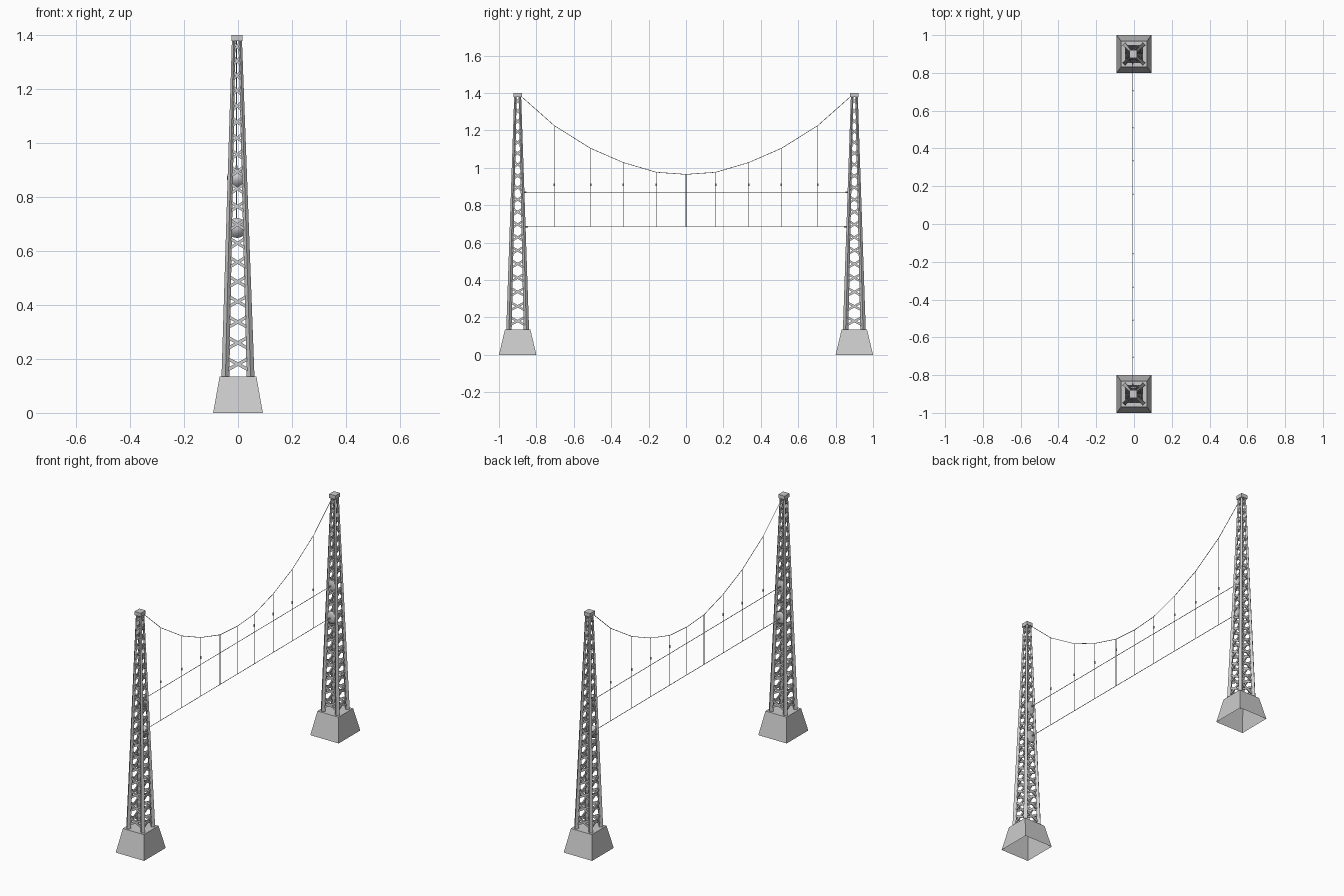
import bpy, bmesh, math
from mathutils import Vector

old = bpy.data.objects.get("Cube")
if old:
    bpy.data.objects.remove(old, do_unlink=True)

# one plain grey for the whole structure
GREY = bpy.data.materials.new("light grey")
GREY.use_nodes = True
GREY.diffuse_color = (0.6, 0.6, 0.6, 1)
GREY.node_tree.nodes["Principled BSDF"].inputs["Base Color"].default_value = GREY.diffuse_color

BASE_TOP, TOWER_TOP, TOWER_Y = 0.135, 1.4, 0.9
LEAN, WIRE_X = -0.004, -0.006
UPPER_Z, LOWER_Z = 0.87, 0.685


def finish(name, bm, smooth=False):
    bmesh.ops.recalc_face_normals(bm, faces=bm.faces)
    me = bpy.data.meshes.new(name)
    bm.to_mesh(me)
    bm.free()
    me.materials.append(GREY)
    for p in me.polygons:
        p.use_smooth = smooth
    ob = bpy.data.objects.new(name, me)
    bpy.context.collection.objects.link(ob)


def loft(bm, rings, bottom=True):
    """Skin closed rings of points."""
    rows = [[bm.verts.new(p) for p in ring] for ring in rings]
    n = len(rows[0])
    for a, b in zip(rows, rows[1:]):
        for i in range(n):
            bm.faces.new((a[i], a[(i + 1) % n], b[(i + 1) % n], b[i]))
    if bottom:
        bm.faces.new(rows[0][::-1])
    bm.faces.new(rows[-1])


def rect(cx, cy, z, hx, hy):
    return [(cx + sx * hx, cy + sy * hy, z)
            for sx, sy in ((-1, -1), (1, -1), (1, 1), (-1, 1))]


def diamond(cx, cy, z, r):
    return [(cx - r, cy, z), (cx, cy - r, z), (cx + r, cy, z), (cx, cy + r, z)]


def bar(bm, a, b, normal, width, depth):
    """Flat bar from a to b, lying in the plane facing normal."""
    side = (b - a).cross(normal).normalized() * width / 2
    n = normal * depth / 2
    offsets = (-side - n, side - n, side + n, -side + n)
    loft(bm, [[p + o for o in offsets] for p in (a, b)])


def rod(bm, a, b, r, sides=6):
    a, b = Vector(a), Vector(b)
    d = b - a
    u = d.orthogonal().normalized()
    v = d.normalized().cross(u)
    ang = [math.tau * i / sides for i in range(sides)]
    loft(bm, [[p + (u * math.cos(t) + v * math.sin(t)) * r for t in ang]
              for p in (a, b)])


def mix(z, low, high):
    t = (z - BASE_TOP) / (TOWER_TOP - BASE_TOP)
    return low + (high - low) * t


def half(z):       # outer half width of the tower
    return mix(z, 0.061, 0.018)


def leg_radius(z):
    return mix(z, 0.0145, 0.0065)


def leg_centre(z):
    return half(z) - leg_radius(z)


def build_tower(label, s):
    cy = s * TOWER_Y

    # hollow footing, open underneath
    bm = bmesh.new()
    loft(bm, [rect(0, cy, 0, 0.092, 0.1),
              rect(0, cy, BASE_TOP, 0.068, 0.068)], bottom=False)
    finish(label + "_footing", bm)

    # four tapering corner legs, turned edge-on to the faces
    bm = bmesh.new()
    for sx in (-1, 1):
        for sy in (-1, 1):
            loft(bm, [diamond(mix(z, 0, LEAN) + sx * leg_centre(z),
                              cy + sy * leg_centre(z), z, leg_radius(z))
                      for z in (BASE_TOP - 0.015, TOWER_TOP - 0.01)])
    finish(label + "_legs", bm)

    # crossed bracing, panels shrinking with height
    bm = bmesh.new()
    z, pitch = BASE_TOP + 0.005, 0.08
    while z + pitch < TOWER_TOP - 0.01:
        lo, hi = z + 0.2 * pitch, z + 0.8 * pitch
        for n in (Vector((1, 0, 0)), Vector((0, 1, 0)),
                  Vector((-1, 0, 0)), Vector((0, -1, 0))):
            t = Vector((-n.y, n.x, 0))

            def corner(side, zz):
                return (Vector((mix(zz, 0, LEAN), cy, zz))
                        + (n + t * side) * leg_centre(zz))

            for side in (-1, 1):
                bar(bm, corner(side, lo), corner(-side, hi), n,
                    mix(z, 0.012, 0.008), 0.006)
        z += pitch
        pitch *= 0.977
    finish(label + "_bracing", bm)

    # top cap
    bm = bmesh.new()
    loft(bm, [rect(LEAN, cy, zz, 0.02, 0.022) for zz in (TOWER_TOP - 0.022, TOWER_TOP)])
    finish(label + "_cap", bm)

    # shallow round anchors set into the inner face
    for name, zc in (("upper", UPPER_Z), ("lower", LOWER_Z)):
        bm = bmesh.new()
        y0 = cy - s * (half(zc) - 0.016)
        loft(bm, [[(LEAN + r * math.cos(a), y0 - s * d, zc + r * math.sin(a))
                   for a in (math.tau * i / 20 for i in range(20))]
                  for r, d in ((0.037, 0), (0.036, 0.005), (0.025, 0.01), (0.008, 0.012))])
        finish(label + "_" + name + "_anchor", bm, True)


for label, s in (("front_tower", -1), ("back_tower", 1)):
    build_tower(label, s)

# sagging main cable with hangers
R = 0.0016
HALF_SPAN = [(0, 0.965), (0.158, 0.976), (0.335, 1.028),
             (0.51, 1.104), (0.705, 1.226), (0.89, 1.39)]
span = [(-y, z) for y, z in HALF_SPAN[:0:-1]] + HALF_SPAN
main, hang, beads = bmesh.new(), bmesh.new(), bmesh.new()
for (y0, z0), (y1, z1) in zip(span, span[1:]):
    rod(main, (WIRE_X, y0, z0), (WIRE_X, y1, z1), R)
for y, z in span[1:-1]:
    rod(hang, (WIRE_X, y, LOWER_Z), (WIRE_X, y, z), R)
    if y:
        rod(beads, (WIRE_X, y, 0.903), (WIRE_X, y, 0.917), 0.004, 8)
finish("main_cable", main)
finish("hangers", hang)
finish("hanger_insulators", beads)

# level wires between the towers, with end fittings
for name, z in (("upper_wire", UPPER_Z), ("lower_wire", LOWER_Z)):
    bm = bmesh.new()
    end = TOWER_Y - half(z)
    rod(bm, (WIRE_X, -end, z), (WIRE_X, end, z), R)
    for s in (-1, 1):
        rod(bm, (WIRE_X, s * (end - 0.012), z), (WIRE_X, s * end, z), 0.004, 8)
    finish(name, bm)
